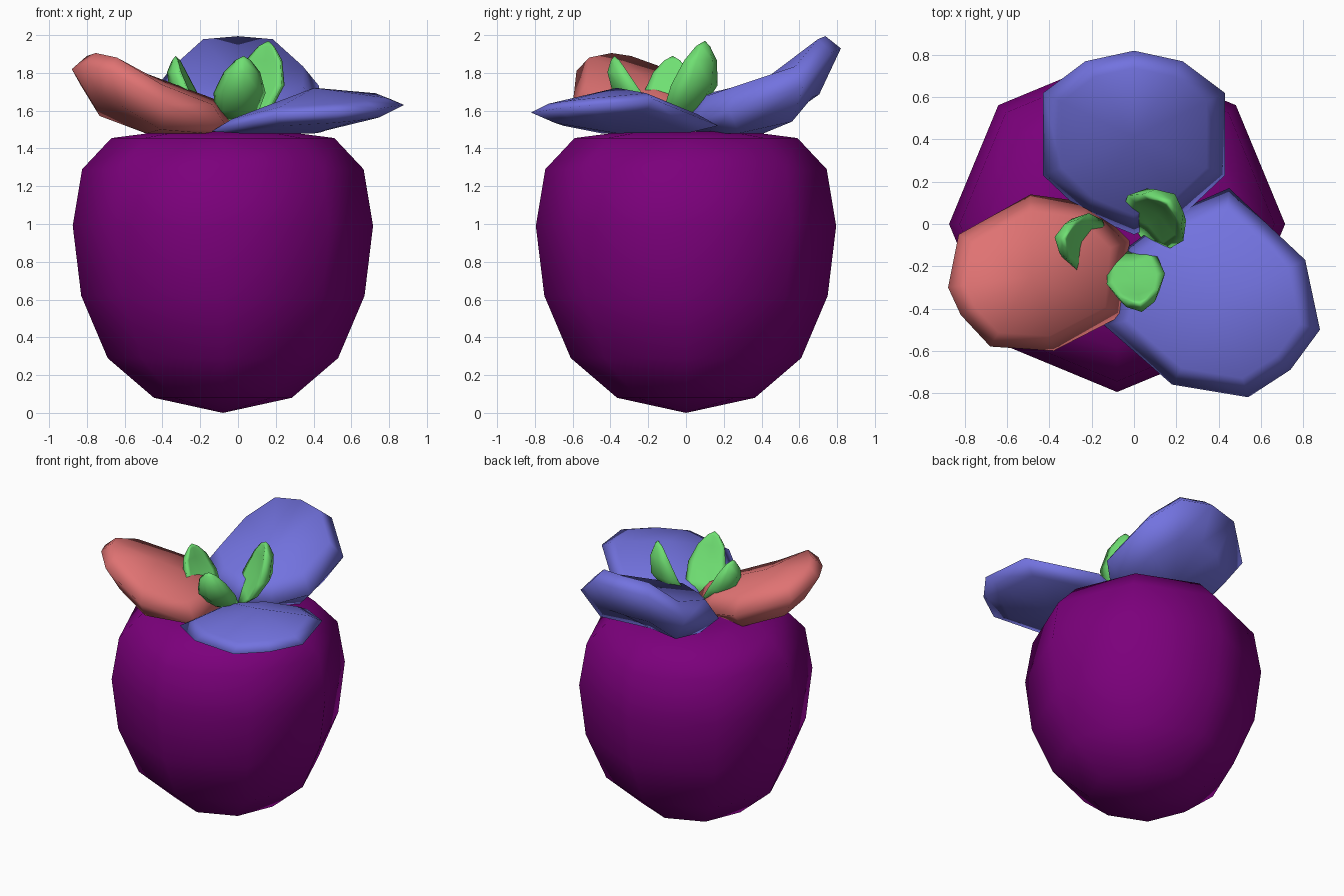
import bpy
import bmesh
import math
from mathutils import Vector

cube = bpy.data.objects.get("Cube")
if cube:
    bpy.data.objects.remove(cube, do_unlink=True)


def material(name, colour):
    mat = bpy.data.materials.new(name)
    mat.use_nodes = True
    rgba = (*colour, 1.0)
    mat.diffuse_color = rgba
    mat.node_tree.nodes["Principled BSDF"].inputs["Base Color"].default_value = rgba
    return mat


purple = material("purple", (0.2, 0.0, 0.2))
blue = material("blue", (0.17, 0.17, 0.74))
red = material("coral_red", (0.74, 0.17, 0.17))
green = material("leaf_green", (0.16, 0.74, 0.17))


def loft(name, start, rings, end, mat):
    """Closed smooth skin running from a start point through rings to an end point."""
    bm = bmesh.new()
    loops = [[bm.verts.new(p) for p in ring] for ring in rings]
    count = len(loops[0])
    first, last = bm.verts.new(start), bm.verts.new(end)
    for i in range(count):
        j = (i + 1) % count
        bm.faces.new((first, loops[0][j], loops[0][i]))
        for low, high in zip(loops, loops[1:]):
            bm.faces.new((low[i], low[j], high[j], high[i]))
        bm.faces.new((last, loops[-1][i], loops[-1][j]))
    bmesh.ops.recalc_face_normals(bm, faces=bm.faces)
    mesh = bpy.data.meshes.new(name)
    bm.to_mesh(mesh)
    bm.free()
    mesh.materials.append(mat)
    for face in mesh.polygons:
        face.use_smooth = True
    obj = bpy.data.objects.new(name, mesh)
    bpy.context.collection.objects.link(obj)


# Round eight-sided body
BODY_X = -0.08
profile = [(0.365, 0.08), (0.61, 0.29), (0.75, 0.62), (0.795, 0.99),
           (0.745, 1.29), (0.59, 1.455), (0.32, 1.49)]
angles = [math.tau * k / 8 for k in range(8)]
body_rings = [[(BODY_X + r * math.cos(a), r * math.sin(a), z) for a in angles]
              for r, z in profile]
loft("body", (BODY_X, 0, 0), body_rings, (BODY_X, 0, 1.49), purple)

PETAL_FLOOR = 1.48


def petal(name, rim, mat, drop, lift, centre_lift):
    """Thick petal: a rim, a dropped ring underneath and a raised ring on top."""
    rim = [Vector(p) for p in rim]
    centre = sum(rim, Vector()) / len(rim)

    def ring(scale, offset):
        points = [centre.lerp(p, scale) + Vector((0, 0, offset)) for p in rim]
        for p in points:
            p.z = max(p.z, PETAL_FLOOR)
        return points

    bottom = (centre.x, centre.y, PETAL_FLOOR)
    top = centre + Vector((0, 0, centre_lift))
    loft(name, bottom, [ring(0.72, -drop), rim, ring(0.8, lift)], top, mat)


# Three spreading petals
right_half = [(0.24, 0.05, 1.54), (0.43, 0.23, 1.6), (0.43, 0.62, 1.73), (0.23, 0.77, 1.91)]
left_half = [(-x, y, z) for x, y, z in reversed(right_half)]
back_rim = [(0, -0.05, 1.53)] + right_half + [(0, 0.82, 1.93)] + left_half
petal("back_petal", back_rim, blue, 0.18, 0.11, 0.06)

left_rim = [(-0.03, -0.11, 1.53), (0.2, 0.06, 1.54), (0.45, 0.17, 1.52), (0.81, -0.17, 1.66),
            (0.88, -0.5, 1.63), (0.74, -0.69, 1.61), (0.54, -0.82, 1.59),
            (0.18, -0.76, 1.57), (-0.14, -0.48, 1.49)]
petal("left_petal", left_rim, blue, 0.05, 0.05, 0.15)

right_rim = [(-0.02, -0.08, 1.53), (-0.2, 0.1, 1.53), (-0.49, 0.14, 1.6), (-0.83, -0.05, 1.73),
             (-0.88, -0.3, 1.82), (-0.82, -0.43, 1.84), (-0.68, -0.58, 1.81),
             (-0.38, -0.6, 1.63), (-0.05, -0.43, 1.5)]
petal("right_petal", right_rim, red, 0.14, 0.1, 0.13)


def leaf(name, base, tip, width, thickness, curl):
    """Pointed upright leaf that bulges outward and curls its long edges inward."""
    base, tip = Vector(base), Vector(tip)
    out = Vector((tip.x - base.x, tip.y - base.y, 0)).normalized()
    side = Vector((-out.y, out.x, 0))
    rings = []
    for t, spread in ((0.25, 0.85), (0.5, 1.0), (0.78, 0.7), (0.94, 0.3)):
        middle = base.lerp(tip, t) + out * 0.09 * math.sin(math.pi * t)
        rings.append([middle + side * math.cos(a) * width * spread / 2
                      + out * spread * (math.sin(a) * thickness / 2 - curl * math.cos(a) ** 2)
                      for a in (math.tau * k / 8 for k in range(8))])
    loft(name, base, rings, tip, green)


# Three small leaves in the middle
leaf("front_leaf", (-0.02, -0.1, 1.5), (0.03, -0.38, 1.89), 0.28, 0.12, 0.07)
leaf("back_leaf", (0.03, -0.06, 1.5), (0.16, 0.1, 1.97), 0.34, 0.12, 0.08)
leaf("side_leaf", (-0.11, -0.11, 1.5), (-0.33, -0.07, 1.89), 0.28, 0.11, 0.07)
